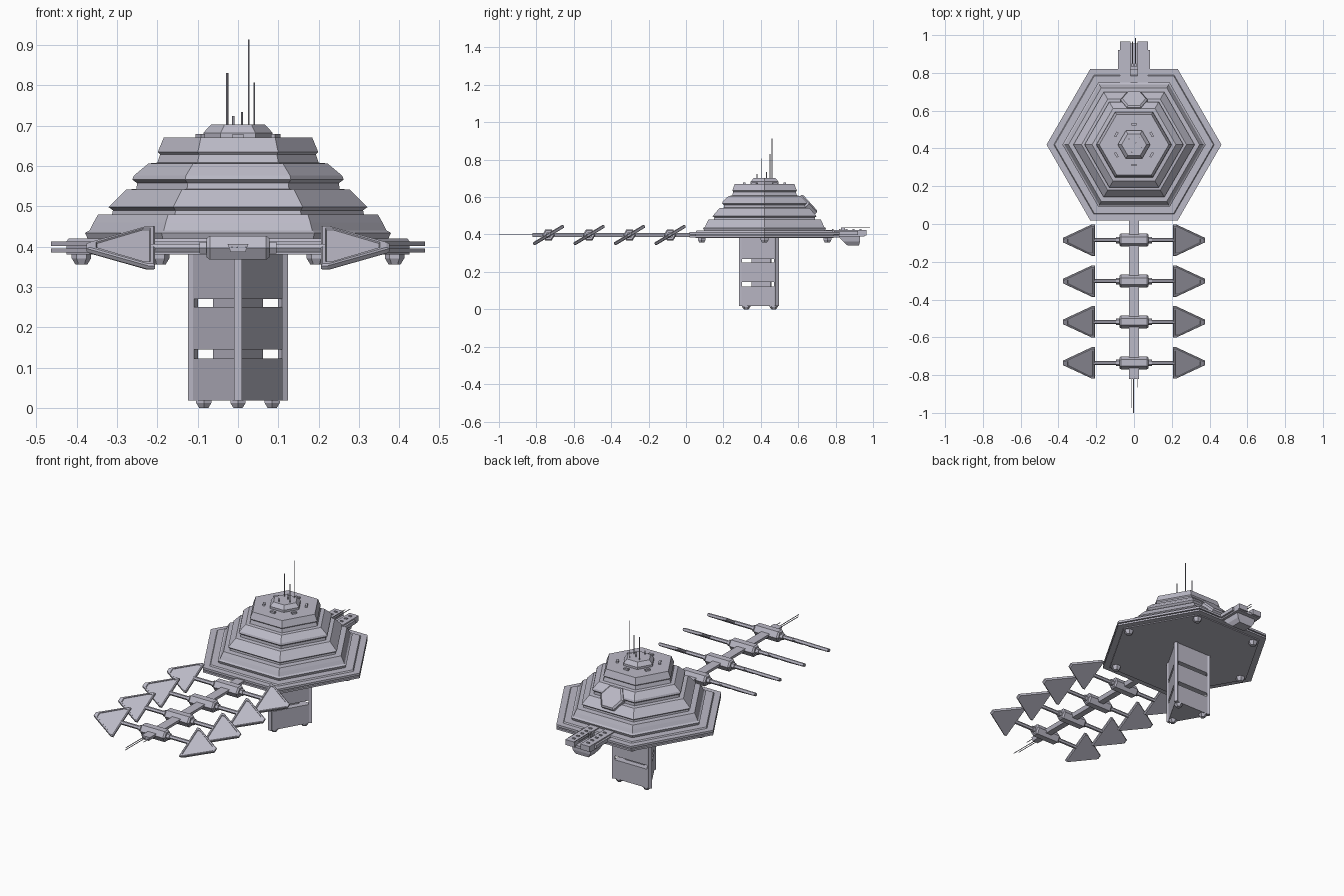
import bpy, bmesh
from math import radians, sin, cos, pi
from mathutils import Matrix, Vector

if "Cube" in bpy.data.objects:
    bpy.data.objects.remove(bpy.data.objects["Cube"], do_unlink=True)

hull = bpy.data.materials.new("pale lavender grey")
hull.use_nodes = True
COLOR = (0.50, 0.49, 0.57, 1)
hull.diffuse_color = COLOR
hull.node_tree.nodes["Principled BSDF"].inputs["Base Color"].default_value = COLOR

CY = 0.42                       # station axis
MID = Matrix.Translation((0, CY, 0))


def finish(name, bm, matrix=Matrix()):
    bmesh.ops.recalc_face_normals(bm, faces=bm.faces)
    mesh = bpy.data.meshes.new(name)
    bm.to_mesh(mesh)
    bm.free()
    mesh.transform(matrix)
    mesh.materials.append(hull)
    ob = bpy.data.objects.new(name, mesh)
    bpy.context.collection.objects.link(ob)
    return ob


def stack(name, rings, matrix=Matrix()):
    """Skin a list of equal-length 3D rings and cap both ends."""
    bm = bmesh.new()
    loops = [[bm.verts.new(p) for p in ring] for ring in rings]
    n = len(loops[0])
    for a, b in zip(loops, loops[1:]):
        for i in range(n):
            j = (i + 1) % n
            bm.faces.new((a[i], a[j], b[j], b[i]))
    bm.faces.new(loops[0])
    bm.faces.new(loops[-1])
    return finish(name, bm, matrix)


def ngon(r, z, n=6, turn=0):
    return [(r * cos(turn + 2 * pi * i / n), r * sin(turn + 2 * pi * i / n), z)
            for i in range(n)]


def turned(name, profile, matrix=Matrix(), n=6, turn=0):
    return stack(name, [ngon(r, z, n, turn) for r, z in profile], matrix)


def box(name, lo, hi):
    rings = [[(lo[0], lo[1], z), (hi[0], lo[1], z), (hi[0], hi[1], z), (lo[0], hi[1], z)]
             for z in (lo[2], hi[2])]
    return stack(name, rings)


def rod(name, start, end, r, n=6):
    a, b = Vector(start), Vector(end)
    m = Matrix.Translation(a) @ (b - a).to_track_quat('Z', 'Y').to_matrix().to_4x4()
    return turned(name, [(r, 0), (r, (b - a).length)], m, n)


# Grooved hexagonal base plate
turned("base_plate", [(.425, .38), (.425, .385), (.463, .385), (.463, .395), (.425, .395),
                      (.425, .401), (.463, .401), (.463, .413), (.425, .413), (.42, .42)], MID)

# Stepped pyramid hull with overhanging lips
turned("tiered_hull", [(.372, .418), (.379, .434), (.368, .44), (.358, .46), (.347, .479),
                       (.312, .48), (.310, .49), (.321, .498), (.312, .507), (.278, .541),
                       (.252, .543), (.250, .557), (.262, .566), (.258, .576), (.222, .606),
                       (.200, .608), (.193, .628), (.199, .634), (.184, .67)], MID)

# Bridge deck on top with small deck lockers around it
turned("bridge", [(.086, .669), (.086, .682), (.066, .703)], MID)
for i in range(6):
    m = MID @ Matrix.Rotation(i * pi / 3 + pi / 6, 4, 'Z') @ Matrix.Translation((.108, 0, 0))
    stack("deck_locker", [[(-.006, -.014, z), (.006, -.014, z), (.006, .014, z), (-.006, .014, z)]
                          for z in (.668, .679)], m)

# Mast cluster
for x, y, top, r in ((.027, .46, .913, .002), (-.027, .45, .83, .003), (.04, .405, .807, .002),
                     (-.012, .38, .724, .003), (.01, .43, .734, .003)):
    rod("mast", (x, y, .70), (x, y, top), r)

# Hexagonal sensor block on the rear slope
sensor = Matrix.Translation((0, .645, .552)) @ Matrix.Rotation(radians(-48), 4, 'X')
turned("rear_sensor", [(.06, -.03), (.072, 0), (.072, .018), (.062, .026)], sensor)

# Feet under the base plate
for i in range(6):
    a = i * pi / 3
    turned("base_foot", [(.015, .356), (.024, .371), (.024, .382)],
           Matrix.Translation((.388 * cos(a), CY + .388 * sin(a), 0)))

# Triangular keel: three blocks, thin core in the gaps, corner rails


def keel_outline(r, cut, z):
    pts = []
    for i in range(3):
        a = -pi / 2 + i * 2 * pi / 3
        c = Vector((r * cos(a), r * sin(a), z))
        for step in (-1, 1):
            b = a + step * 2 * pi / 3
            other = Vector((r * cos(b), r * sin(b), z))
            pts.append(c.lerp(other, cut))
    return pts


for lo, hi in ((.018, .123), (.145, .25), (.27, .382)):
    stack("keel_block", [keel_outline(.140, .05, z) for z in (lo, hi)], MID)
stack("keel_core", [keel_outline(.075, .04, z) for z in (.03, .37)], MID)
for i in range(3):
    a = -pi / 2 + i * 2 * pi / 3
    spot = MID @ Matrix.Rotation(a, 4, 'Z') @ Matrix.Translation((.128, 0, 0))
    stack("keel_rail", [[(-.008, -.010, z), (.009, -.010, z), (.009, .010, z), (-.008, .010, z)]
                        for z in (.018, .382)], spot)
    foot = MID @ Matrix.Rotation(a, 4, 'Z') @ Matrix.Translation((.098, 0, 0))
    turned("keel_foot", [(.013, 0), (.022, .013), (.022, .02)], foot)

# Rear dock: two decks with a channel between, side strips and lower housing
box("dock_floor", (-.075, .74, .39), (.075, .955, .405))
for s in (-1, 1):
    x0, x1 = sorted((s * .018, s * .075))
    box("dock_deck", (x0, .74, .395), (x1, .965, .425))
    x0, x1 = sorted((s * .07, s * .086))
    box("dock_side_strip", (x0, .79, .398), (x1, .92, .418))
    for k in range(5):
        y = .78 + k * .037
        box("dock_stud", (s * .045 - .008, y, .42), (s * .045 + .008, y + .009, .43))
    rod("dock_antenna", (s * .008, .83, .436), (s * .008, .965 + .01 * (s + 1), .436), .002)
    box("dock_antenna_post", (s * .008 - .005, .83, .40), (s * .008 + .005, .85, .438))
stack("dock_housing", [[(-w, y0, z), (w, y0, z), (w, y1, z), (-w, y1, z)]
                       for w, y0, y1, z in ((.04, .865, .925, .34), (.055, .84, .93, .362),
                                            (.06, .81, .93, .392))])

# Forward boom with a trapezoid section
stack("boom", [[(-.018, y, .386), (.018, y, .386), (.026, y, .407), (-.026, y, .407)]
               for y in (.06, -.82)])
for x, tip in ((-.015, -.975), (-.002, -1.0), (.02, -.865)):
    rod("boom_antenna", (x, -.81, .398), (x, tip, .398), .002)


def panel_outline(half, root, tip, z):
    """Triangle with clipped corners, base near the boom, point outward."""
    return [(root, -half, z), (root + .016, -half, z), (tip, -.012, z),
            (tip, .012, z), (root + .016, half, z), (root, half, z)]


# Four crossbars, each with a hub and a pair of tilted triangular panels
ALONG_X = Matrix.Rotation(pi / 2, 4, 'Y')
for y in (-.085, -.302, -.518, -.735):
    spot = Matrix.Translation((0, y, .397))
    turned("hub", [(.027, -.078), (.034, -.07), (.034, .07), (.027, .078)],
           spot @ ALONG_X, 6, pi / 2)
    rod("crossbar", (-.215, y, .397), (.215, y, .397), .011)
    for s in (-1, 1):
        rod("crossbar_collar", (s * .07, y, .397), (s * .095, y, .397), .017)
        tilt = spot @ Matrix.Rotation(radians(31), 4, 'X') @ Matrix.Rotation(
            0 if s > 0 else pi, 4, 'Z')
        stack("panel", [panel_outline(.090, .210, .368, -.009),
                        panel_outline(.095, .206, .375, -.004),
                        panel_outline(.095, .206, .375, .005),
                        panel_outline(.090, .210, .368, .009),
                        panel_outline(.080, .217, .352, .009),
                        panel_outline(.078, .219, .350, .005)], tilt)
